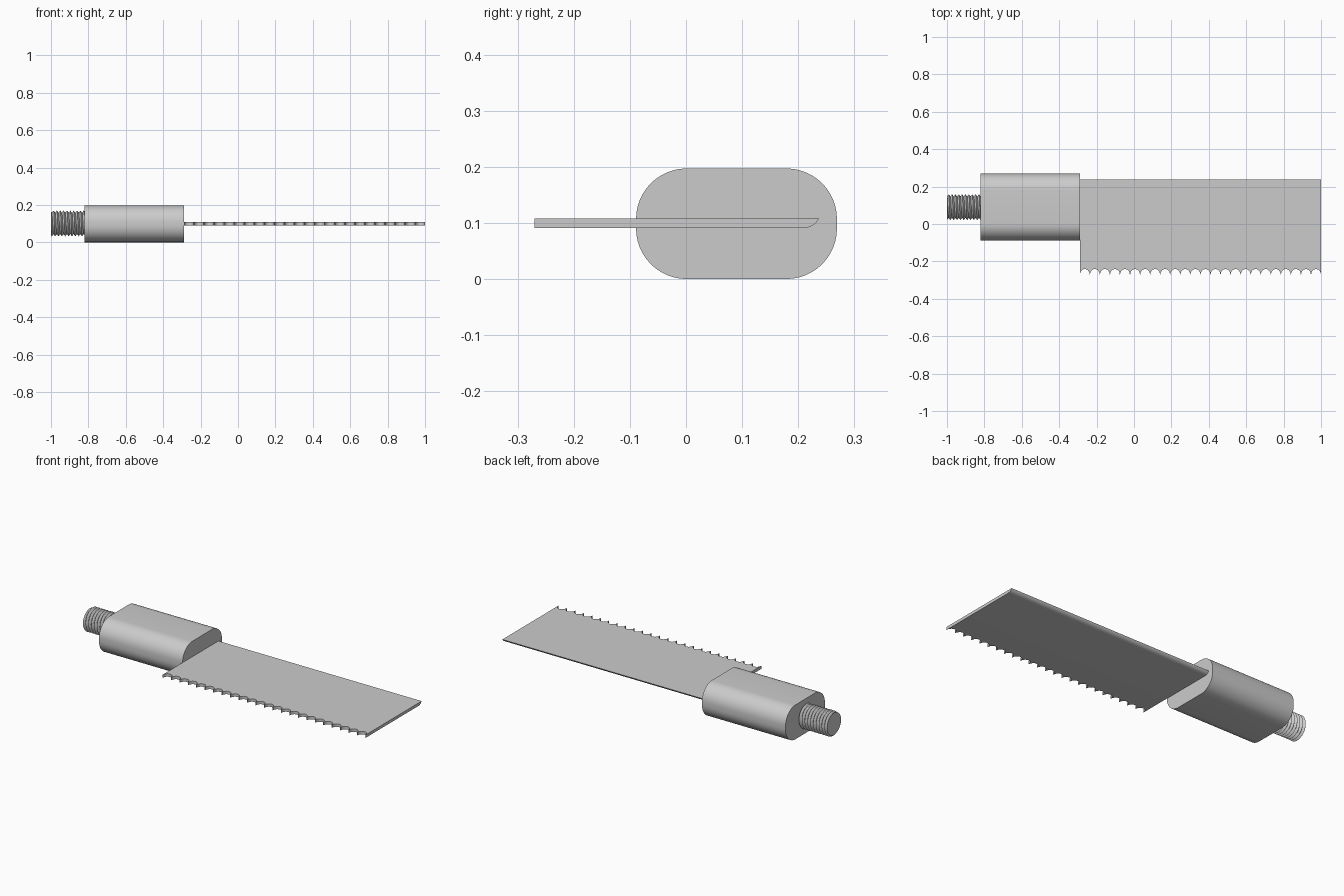
import bpy, bmesh
from math import sin, cos, pi, radians

cube = bpy.data.objects.get("Cube")
if cube:
    bpy.data.objects.remove(cube, do_unlink=True)

steel = bpy.data.materials.new("steel_grey")
steel.use_nodes = True
GREY = (0.6, 0.6, 0.6, 1)
steel.diffuse_color = GREY
steel.node_tree.nodes["Principled BSDF"].inputs["Base Color"].default_value = GREY


def finish(name, bm, angle=30):
    bmesh.ops.recalc_face_normals(bm, faces=bm.faces)
    mesh = bpy.data.meshes.new(name)
    bm.to_mesh(mesh)
    bm.free()
    mesh.materials.append(steel)
    ob = bpy.data.objects.new(name, mesh)
    bpy.context.collection.objects.link(ob)
    bpy.ops.object.select_all(action='DESELECT')
    ob.select_set(True)
    bpy.context.view_layer.objects.active = ob
    bpy.ops.object.shade_smooth_by_angle(angle=radians(angle))
    return ob


def loft(bm, rows, closed):
    """Skin neighbouring rows of points with quads."""
    rings = [[bm.verts.new(p) for p in row] for row in rows]
    n = len(rings[0])
    for a, b in zip(rings, rings[1:]):
        for i in range(n if closed else n - 1):
            j = (i + 1) % n
            bm.faces.new((a[i], a[j], b[j], b[i]))
    return rings


# Handle block: rounded cross-section run along x
MID_Y, MID_Z = 0.09, 0.0985
R, HALF_Y, HALF_Z = 0.09, 0.179, 0.0985
section = []
for quarter, (sy, sz) in enumerate([(1, 1), (-1, 1), (-1, -1), (1, -1)]):
    for k in range(13):
        t = (quarter + k / 12) * pi / 2
        section.append((MID_Y + sy * (HALF_Y - R) + R * cos(t),
                        MID_Z + sz * (HALF_Z - R) + R * sin(t)))
bm = bmesh.new()
ends = loft(bm, [[(x, y, z) for y, z in section] for x in (-0.82, -0.29)], True)
for ring in ends:
    bm.faces.new(ring)
finish("handle_block", bm)

# Blade: scalloped front edge, underside curving up to a sharp back edge
X0, X1, TEETH = -0.29, 1.0, 24
BOTTOM, TOP, FRONT = 0.091, 0.108, -0.27
pitch = (X1 - X0) / TEETH
edge = [(X0, FRONT)]
for i in range(TEETH):
    centre = X0 + pitch * (i + 0.5)
    for k in range(15):
        t = pi * k / 14
        edge.append((centre - pitch * 0.48 * cos(t), FRONT + 0.029 * sin(t)))
edge.append((X1, FRONT))
back = []
for k in range(9):
    t = radians(64) * k / 8
    back.append((0.21 + 0.03 * sin(t), BOTTOM + 0.03 * (1 - cos(t))))
back[-1] = (0.237, TOP)
bm = bmesh.new()
rows = [[(x, f, TOP), (x, f, BOTTOM)] + [(x, y, z) for y, z in back] for x, f in edge]
rings = loft(bm, rows, True)
bm.faces.new(rings[0])
bm.faces.new(rings[-1])
finish("serrated_blade", bm)

# Threaded stud: helical ridge trimmed flat at both ends
S0, S1, TURNS, SEG = -1.0, -0.82, 10, 64
CREST, DEPTH = 0.069, 0.012
lead = (S1 - S0) / TURNS
rows = []
for s in range(SEG + 1):
    turn = s / SEG
    row = []
    for j in range(-2, 2 * TURNS + 3):
        x = min(max(S0 + lead * (j / 2 + turn), S0), S1)
        phase = ((x - S0) / lead - turn) % 1
        r = CREST - DEPTH * abs(1 - 2 * phase)
        row.append((x, MID_Y + r * cos(2 * pi * turn), 0.101 + r * sin(2 * pi * turn)))
    rows.append(row)
bm = bmesh.new()
loft(bm, rows, False)
bmesh.ops.remove_doubles(bm, verts=bm.verts, dist=0.00005)
bmesh.ops.holes_fill(bm, edges=[e for e in bm.edges if e.is_boundary], sides=0)
finish("threaded_stud", bm)
